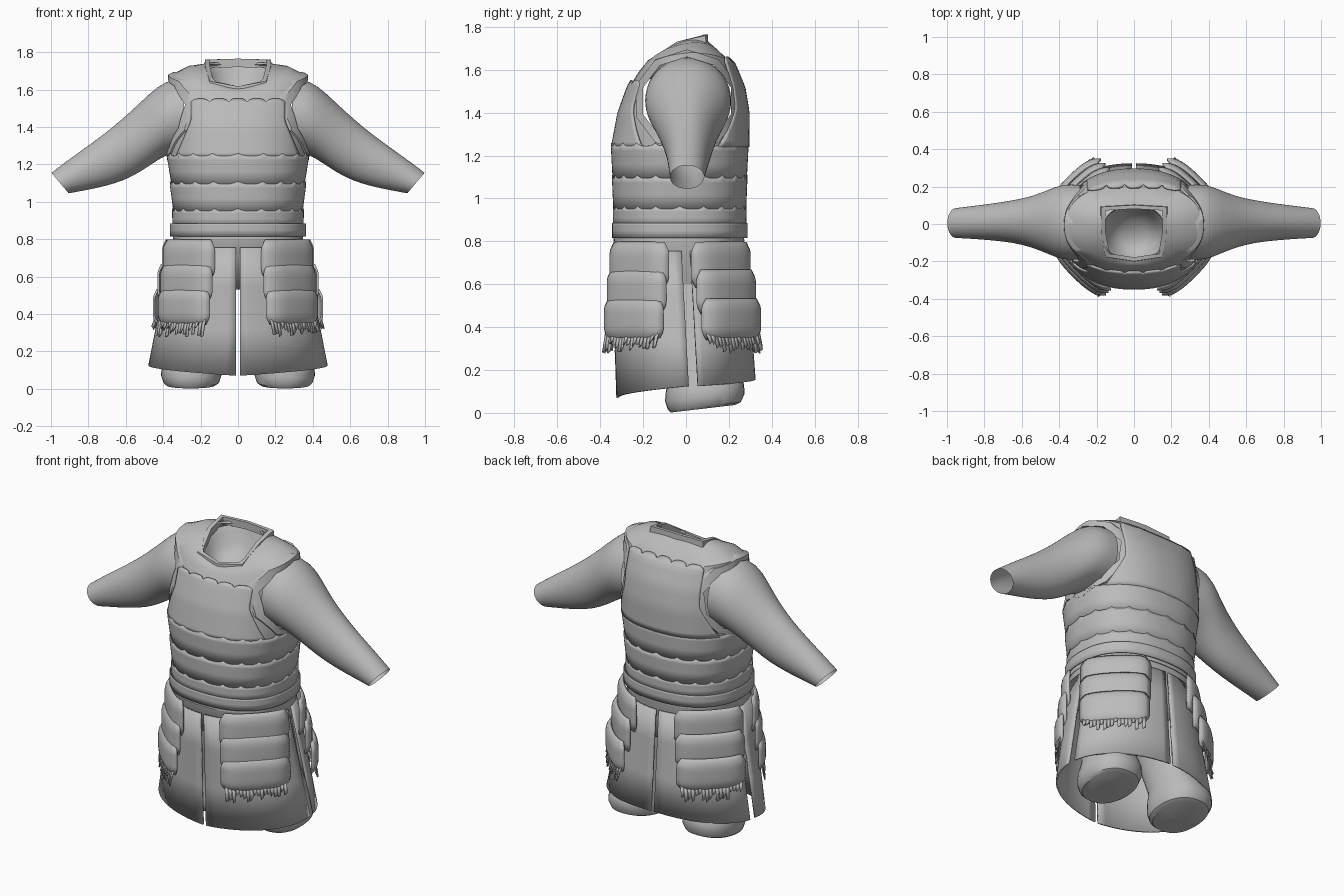
import bpy, bmesh, math, random
from mathutils import Vector
from mathutils.bvhtree import BVHTree

random.seed(4)
cube = bpy.data.objects.get("Cube")
if cube:
    bpy.data.objects.remove(cube, do_unlink=True)

grey = bpy.data.materials.new("plain_grey")
grey.use_nodes = True
grey.diffuse_color = (0.5, 0.5, 0.5, 1)
grey.node_tree.nodes["Principled BSDF"].inputs["Base Color"].default_value = (0.5, 0.5, 0.5, 1)


def build(name, verts, faces, thick=0.0, offset=1.0, angle=35):
    """Mesh object with optional shell thickness and smooth shading by angle."""
    me = bpy.data.meshes.new(name)
    me.from_pydata([tuple(v) for v in verts], [], faces)
    bm = bmesh.new()
    bm.from_mesh(me)
    bmesh.ops.recalc_face_normals(bm, faces=bm.faces)
    bm.to_mesh(me)
    bm.free()
    me.materials.append(grey)
    me.shade_smooth()
    me.set_sharp_from_angle(angle=math.radians(angle))
    ob = bpy.data.objects.new(name, me)
    bpy.context.collection.objects.link(ob)
    if thick:
        mod = ob.modifiers.new("shell", "SOLIDIFY")
        mod.thickness, mod.offset = thick, offset
    return ob


def loft(name, rings, loop=True, caps=(), **kw):
    """Skin a list of equal-length point rings; caps lists the ring indices to fill."""
    n = len(rings[0])
    verts = [p for r in rings for p in r]
    faces = [(a * n + i, a * n + (i + 1) % n, (a + 1) * n + (i + 1) % n, (a + 1) * n + i)
             for a in range(len(rings) - 1) for i in range(n if loop else n - 1)]
    faces += [tuple(range(c * n, c * n + n)) for c in (k % len(rings) for k in caps)]
    return build(name, verts, faces, **kw)


def oval(t, rx, front, back, power=2.3):
    """Point on a body outline; front and back are its y limits."""
    c, s = math.cos(t), math.sin(t)
    bend = lambda v: math.copysign(abs(v) ** (2 / power), v)
    return rx * bend(c), (front + back) / 2 + (back - front) / 2 * bend(s)


def ring(z, rx, front, back, lift=0, saddle=0, n=64, power=2.3):
    """Body ring; lift raises the back, saddle raises the sides."""
    out = []
    for i in range(n):
        x, y = oval(math.tau * i / n, rx, front, back, power)
        out.append((x, y, z + lift * (y - front) / (back - front) + saddle * (x / rx) ** 2))
    return out


def cut(ob, tool, operation):
    mod = ob.modifiers.new("cut", "BOOLEAN")
    mod.object, mod.operation, mod.solver = tool, operation, "EXACT"


def bake(ob):
    """Apply the modifiers so that the cutters can go."""
    deps = bpy.context.evaluated_depsgraph_get()
    me = bpy.data.meshes.new_from_object(ob.evaluated_get(deps))
    ob.modifiers.clear()
    ob.data = me
    me.shade_smooth()
    me.set_sharp_from_angle(angle=math.radians(35))


# Upper body shell
shape = [ring(.80, .348, -.338, .272), ring(1.0, .337, -.325, .265), ring(1.24, .372, -.335, .28),
         ring(1.4, .372, -.305, .282), ring(1.52, .37, -.262, .262),
         ring(1.58, .366, -.228, .215, .05, .068), ring(1.6, .27, -.212, .15, .09, .072),
         ring(1.605, .168, -.195, .1, .13, .05)]
torso = loft("torso", shape, thick=.012, offset=-1)
surface = BVHTree.FromPolygons([v.co for v in torso.data.vertices],
                               [tuple(p.vertices) for p in torso.data.polygons])


def armhole(side, size):
    """Closed ten-sided cutter through the shoulder."""
    rings = []
    for x in (.22, .6):
        rings.append([(side * x, .005 + .215 * size * math.cos(math.tau * (i + .5) / 10),
                       1.455 + .205 * size * math.sin(math.tau * (i + .5) / 10)) for i in range(10)])
    ob = loft("armhole_cutter", rings, caps=(0, 1))
    ob.hide_render = True
    return ob


# Armholes and their raised borders
cutters, borders = [], []
for side, word in ((1, "left"), (-1, "right")):
    hole, rim = armhole(side, 1), armhole(side, 1.17)
    cutters += [hole, rim]
    border = loft(word + "_armhole_border", shape, thick=.018, offset=0)
    cut(border, rim, "INTERSECT")
    cut(border, hole, "DIFFERENCE")
    borders.append(border)
    cut(torso, hole, "DIFFERENCE")
for ob in [torso] + borders:
    bake(ob)
for ob in cutters:
    bpy.data.objects.remove(ob, do_unlink=True)


# Waist tiers with scalloped top edges, each lapping over the one above
def tier(name, low, high, rx0, rx1, scallop=.014):
    rings = []
    for f in (0, .5, .86, 1):
        rx = rx0 + (rx1 - rx0) * f
        pts = ring(low + (high - low) * f, rx, -.225 - .33 * rx, .17 + .32 * rx, n=160)
        if f == 1:
            pts = [(x, y, z + scallop * (1 - abs(math.sin(math.pi * i / 8))) ** 2)
                   for i, (x, y, z) in enumerate(pts)]
        rings.append(pts)
    loft(name, rings, thick=.006, offset=-1, angle=25)


tier("lower_waist_tier", .87, .95, .351, .352)
tier("middle_waist_tier", .94, 1.095, .345, .365)
tier("upper_waist_tier", 1.08, 1.245, .354, .381)
tier("belt", .815, .885, .364, .364, 0)


# Chest and back panels that follow the body
def panel(name, direction, top):
    nx, nz, rows = 40, 14, []
    for j in range(nz + 1):
        row = []
        for i in range(nx + 1):
            z = 1.24 + (top - 1.24) * j / nz
            half = .25 + .08 * min(1, max(0, (1.43 - z) / .19))
            x = half * (2 * i / nx - 1)
            if j == nz:
                z -= .018 * (1 - abs(math.sin(math.pi * i / 8))) ** 2
            hit = surface.ray_cast(Vector((x, direction, z)), Vector((0, -direction, 0)))[0]
            row.append((x, (hit.y if hit else 0) + direction * .01, z))
        rows.append(row)
    loft(name, rows, loop=False, thick=.01, offset=0)


panel("chest_panel", -1, 1.55)
panel("back_panel", 1, 1.66)

# Collar frame standing on the neckline
outline = [(.175, .09, 1.75), (0, .1, 1.755), (-.175, .09, 1.75), (-.175, -.04, 1.722),
           (-.15, -.175, 1.635), (0, -.198, 1.607), (.15, -.175, 1.635), (.175, -.04, 1.722)]


def collar_ring(scale, dz):
    return [(x * scale, -.045 + (y + .045) * scale, z + dz) for x, y, z in outline]


loft("collar", [collar_ring(*a) for a in ((1.03, -.035), (1.01, .01), (.87, .01), (.87, -.035), (1.03, -.035))])
# Undershirt bowl inside the neckline
loft("undershirt_neck", [ring(1.59, .168, -.195, .1, .13, .03), ring(1.575, .15, -.18, .09, .12, .02, power=2),
                         ring(1.54, .13, -.155, .07, .1, power=2), ring(1.52, .07, -.09, .02, .05, power=2)],
     caps=(-1,), angle=60)

# Sleeves: stations of upper point, lower point and y limits
stations = [((.29, 1.66), (.29, 1.265), -.19, .21), ((.385, 1.65), (.375, 1.255), -.195, .215),
            ((.47, 1.583), (.44, 1.215), -.162, .185), ((.57, 1.485), (.52, 1.16), -.125, .148),
            ((.68, 1.39), (.61, 1.112), -.1, .127), ((.79, 1.307), (.72, 1.08), -.088, .11),
            ((.9, 1.23), (.82, 1.06), -.08, .097), ((.998, 1.155), (.905, 1.045), -.075, .085)]
for side, word in ((1, "left"), (-1, "right")):
    rings = []
    for (ux, uz), (lx, lz), front, back in stations:
        pts = []
        for i in range(32):
            c, s = math.cos(math.tau * i / 32), math.sin(math.tau * i / 32)
            pts.append((side * ((ux + lx) / 2 + (ux - lx) / 2 * c),
                        (front + back) / 2 + (back - front) / 2 * s, (uz + lz) / 2 + (uz - lz) / 2 * c))
        rings.append(pts)
    ob = loft(word + "_sleeve", rings, angle=60)
    ob.modifiers.new("smooth", "SUBSURF").levels = 1

# Hips and trouser legs
loft("hips", [ring(.83, .347, -.335, .27), ring(.735, .342, -.325, .262), ring(.58, .29, -.22, .22),
              ring(.53, .2, -.13, .18)], caps=(-1,))
legs = [(.62, .16, .0, .13, .2), (.3, .215, .04, .135, .155), (.17, .24, .075, .145, .155),
        (.1, .248, .088, .16, .182), (.055, .25, .088, .162, .186), (.015, .25, .085, .148, .17),
        (.002, .252, .08, .13, .15)]
for side, word in ((1, "left"), (-1, "right")):
    rings = []
    for z, cx, cy, rx, ry in legs:
        pts = ring(z, rx, cy - ry, cy + ry, .035, n=32, power=2.2)
        rings.append([(side * cx + x, y, h) for x, y, h in pts])
    loft(word + "_trouser_leg", rings, caps=(-1,))


# Skirt panels: four quarters with slits between
def skirt(name, side, a0, a1, z0, z1):
    rows = []
    for f in (0, .3, .65, 1):
        row = []
        for i in range(17):
            k = i / 16
            t = math.radians(a0 + (a1 - a0) * k)
            x, y = oval(t, .35 + .125 * f, -.342 + .022 * f, .275 + .045 * f, 2.1)
            row.append((side * max(x, .01), y, .755 + (z0 + (z1 - z0) * k - .755) * f))
        rows.append(row)
    loft(name, rows, loop=False, thick=.01, offset=0)


for side, word in ((1, "left"), (-1, "right")):
    skirt(word + "_front_skirt", side, -89, 2, .07, .125)
    skirt(word + "_back_skirt", side, 89, 9, .155, .125)


# Padded hip guards with fringes
def guard(name, base, normal, step):
    n = Vector(normal + (0,)).normalized()
    t = Vector((-n.y, n.x, 0))
    place = lambda u, d, z: Vector(base + (0,)) + n * d + t * u + Vector((0, 0, z))
    for k, (z, h) in enumerate(((.69, .105), (.565, .1), (.437, .093))):
        rows = []
        for j in range(13):
            v = j / 6 - 1
            half = .192 * (1 - .14 * max(0, abs(v) - .6) / .4)
            rows.append([place(u * half, step * k + .02 * (1 - u * u) + .034 * (1 - u ** 6) * (1 - .65 * v ** 4),
                               z + h * v) for u in (i / 8 - 1 for i in range(17))])
        loft(name + "_pad_%d" % (k + 1), rows, loop=False, thick=.012, offset=0)
    verts, faces = [], []
    for i in range(18):
        u = -.165 + .33 * i / 17
        d = step * 2 + .01 + .025 * (1 - (u / .19) ** 2)
        tip = .275 + random.random() * .05
        b = len(verts)
        verts += [place(u - .01, d, .37), place(u + .01, d, .37),
                  place(u + .009, d + .02, tip + random.uniform(0, .025)), place(u - .007, d + .02, tip)]
        faces.append((b, b + 1, b + 2, b + 3))
    build(name + "_fringe", verts, faces, thick=.007, offset=0)


for side, word in ((1, "left"), (-1, "right")):
    guard(word + "_front_guard", (side * .26, -.215), (side * .7, -.7), .018)
    guard(word + "_back_guard", (side * .265, .16), (side * .7, .7), .034)
